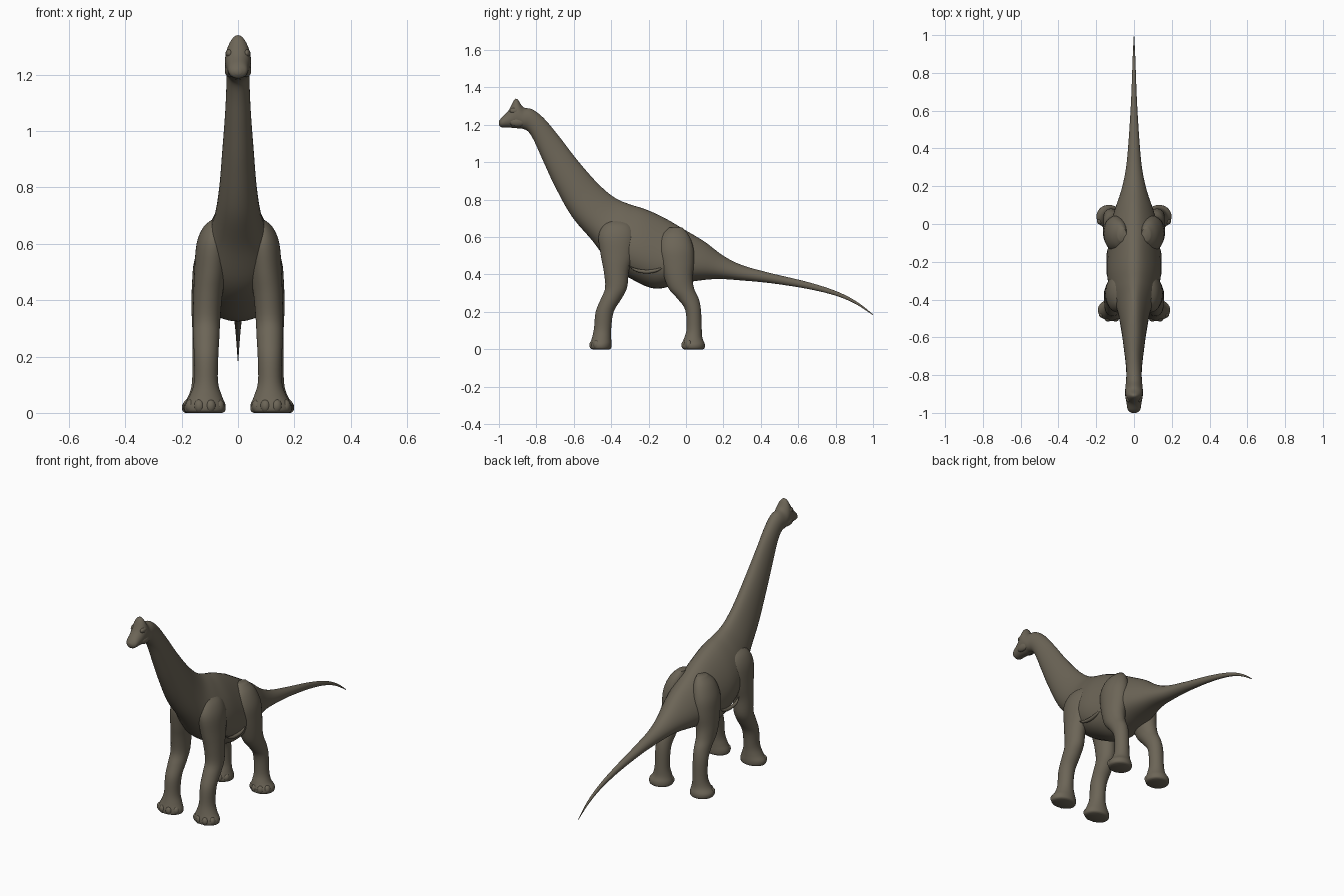
import bpy
import math
from mathutils import Vector

if "Cube" in bpy.data.objects:
    bpy.data.objects.remove(bpy.data.objects["Cube"])

hide = bpy.data.materials.new("grey brown hide")
hide.use_nodes = True
colour = (0.15, 0.13, 0.095, 1)
hide.diffuse_color = colour
hide.node_tree.nodes["Principled BSDF"].inputs["Base Color"].default_value = colour


def resample(rows, steps):
    """Smooth spline through the given rows of numbers."""
    result = []
    last = len(rows) - 1
    for i in range(last):
        p, q, r, s = [rows[min(max(k, 0), last)] for k in (i - 1, i, i + 1, i + 2)]
        for step in range(steps):
            t = step / steps
            result.append([
                b + t * (c - a) / 2 + t * t * (a - 2.5 * b + 2 * c - d / 2)
                + t ** 3 * (3 * b - a - 3 * c + d) / 2
                for a, b, c, d in zip(p, q, r, s)])
    result.append(list(rows[-1]))
    return result


def skin(name, rings):
    """Closed tube through rings with equal point counts."""
    n = len(rings[0])
    verts = [point for ring in rings for point in ring]
    faces = [list(range(n))[::-1]]
    for k in range(len(rings) - 1):
        for i in range(n):
            j = (i + 1) % n
            faces.append((k * n + i, k * n + j, (k + 1) * n + j, (k + 1) * n + i))
    faces.append(list(range((len(rings) - 1) * n, len(rings) * n)))
    mesh = bpy.data.meshes.new(name)
    mesh.from_pydata(verts, [], faces)
    obj = bpy.data.objects.new(name, mesh)
    bpy.context.collection.objects.link(obj)
    return finish(obj)


def finish(obj):
    bpy.ops.object.select_all(action="DESELECT")
    bpy.context.view_layer.objects.active = obj
    obj.select_set(True)
    bpy.ops.object.mode_set(mode="EDIT")
    bpy.ops.mesh.select_all(action="SELECT")
    bpy.ops.mesh.normals_make_consistent(inside=False)
    bpy.ops.object.mode_set(mode="OBJECT")
    bpy.ops.object.shade_smooth_by_angle(angle=math.radians(60))
    obj.data.materials.append(hide)
    return obj


def blob(name, centre, size, turn=0):
    bpy.ops.mesh.primitive_uv_sphere_add(
        segments=20, ring_count=12, location=centre, rotation=(0, 0, turn))
    obj = bpy.context.object
    obj.name = name
    obj.scale = size
    return finish(obj)


ANGLES = [math.tau * i / 36 for i in range(36)]

# Head, neck, trunk and tail: top y, top z, bottom y, bottom z, half width, taper
spine = [
    (-1, 1.22, -1, 1.2, .012, 0),
    (-.985, 1.24, -.987, 1.187, .032, 0),
    (-.95, 1.275, -.95, 1.186, .039, .1),
    (-.91, 1.34, -.905, 1.182, .045, .2),
    (-.87, 1.295, -.87, 1.178, .046, .1),
    (-.82, 1.282, -.84, 1.16, .042, 0),
    (-.76, 1.235, -.81, 1.11, .041, 0),
    (-.68, 1.14, -.765, 1.01, .045, .1),
    (-.58, 1.01, -.7, .87, .055, .1),
    (-.47, .885, -.61, .71, .067, .2),
    (-.38, .81, -.5, .58, .085, .3),
    (-.3, .775, -.4, .45, .12, .3),
    (-.22, .75, -.29, .375, .137, .3),
    (-.12, .705, -.17, .325, .135, .3),
    (0, .635, -.05, .345, .125, .3),
    (.1, .575, .05, .365, .1, .3),
    (.2, .5, .17, .376, .065, .2),
    (.3, .45, .3, .368, .042, .1),
    (.45, .408, .45, .354, .028, 0),
    (.65, .36, .64, .325, .016, 0),
    (.8, .312, .79, .29, .01, 0),
    (.91, .257, .9, .246, .006, 0),
    (1, .187, .998, .184, .001, 0),
]
rings = []
for ty, tz, by, bz, width, taper in resample(spine, 6):
    top, bottom = Vector((0, ty, tz)), Vector((0, by, bz))
    middle, half = (top + bottom) / 2, (top - bottom) / 2
    rings.append([
        middle + half * math.sin(a)
        + Vector((width * math.cos(a) * (1 - taper * math.sin(a)), 0, 0))
        for a in ANGLES])
skin("body", rings)

# Legs: height, front y, back y, inner x, outer x
front_leg = [
    (.69, -.41, -.33, .05, .085),
    (.66, -.445, -.29, .04, .122),
    (.6, -.468, -.27, .03, .147),
    (.5, -.455, -.28, .04, .155),
    (.42, -.44, -.305, .055, .158),
    (.33, -.432, -.315, .063, .16),
    (.27, -.455, -.345, .066, .159),
    (.2, -.483, -.387, .07, .156),
    (.11, -.492, -.4, .071, .156),
    (.06, -.503, -.4, .057, .172),
    (.03, -.512, -.398, .045, .19),
    (.008, -.512, -.4, .045, .19),
    (0, -.5, -.41, .055, .18),
]
hind_leg = [
    (.65, -.09, -.02, .04, .085),
    (.61, -.13, .015, .03, .125),
    (.54, -.148, .04, .03, .155),
    (.46, -.138, .043, .04, .163),
    (.38, -.115, .035, .055, .165),
    (.32, -.09, .045, .068, .163),
    (.27, -.045, .068, .075, .161),
    (.21, -.004, .08, .08, .162),
    (.11, .003, .084, .082, .163),
    (.06, -.01, .088, .075, .176),
    (.03, -.021, .1, .067, .197),
    (.008, -.021, .1, .067, .197),
    (0, -.01, .09, .077, .187),
]


def leg_rings(rows, side):
    return [[(side * ((inner + outer) / 2 + (outer - inner) / 2 * math.cos(a)),
              (front + back) / 2 + (back - front) / 2 * math.sin(a), z)
             for a in ANGLES]
            for z, front, back, inner, outer in resample(rows, 4)]


for side, label in ((1, "left"), (-1, "right")):
    for part, rows in (("front", front_leg), ("hind", hind_leg)):
        skin(f"{label}_{part}_leg", leg_rings(rows, side))
        # Toes fanned around the front of the foot
        z, front, back, inner, outer = rows[-3]
        for number in range(4):
            swing = math.radians(-60 + 40 * number)
            x = (inner + outer) / 2 + (outer - inner) * .4 * math.sin(swing)
            y = (front + back) / 2 - (back - front) * .4 * math.cos(swing)
            blob(f"{label}_{part}_toe_{number}", (side * x, y, .024),
                 (.019, .019, .024), side * swing)
    # Brow, cheek and flank fold
    blob(f"{label}_brow", (side * .03, -.915, 1.275), (.014, .028, .016))
    blob(f"{label}_cheek", (side * .03, -.9, 1.215), (.017, .045, .024))
    fold = [(.137, -.31, .45, .001), (.146, -.27, .425, .008),
            (.146, -.21, .415, .01), (.146, -.15, .425, .008),
            (.137, -.11, .45, .001)]
    skin(f"{label}_flank_fold", [
        [(side * (x - .01 + r * math.cos(a)), y, z + r * math.sin(a)) for a in ANGLES]
        for x, y, z, r in resample(fold, 4)])
